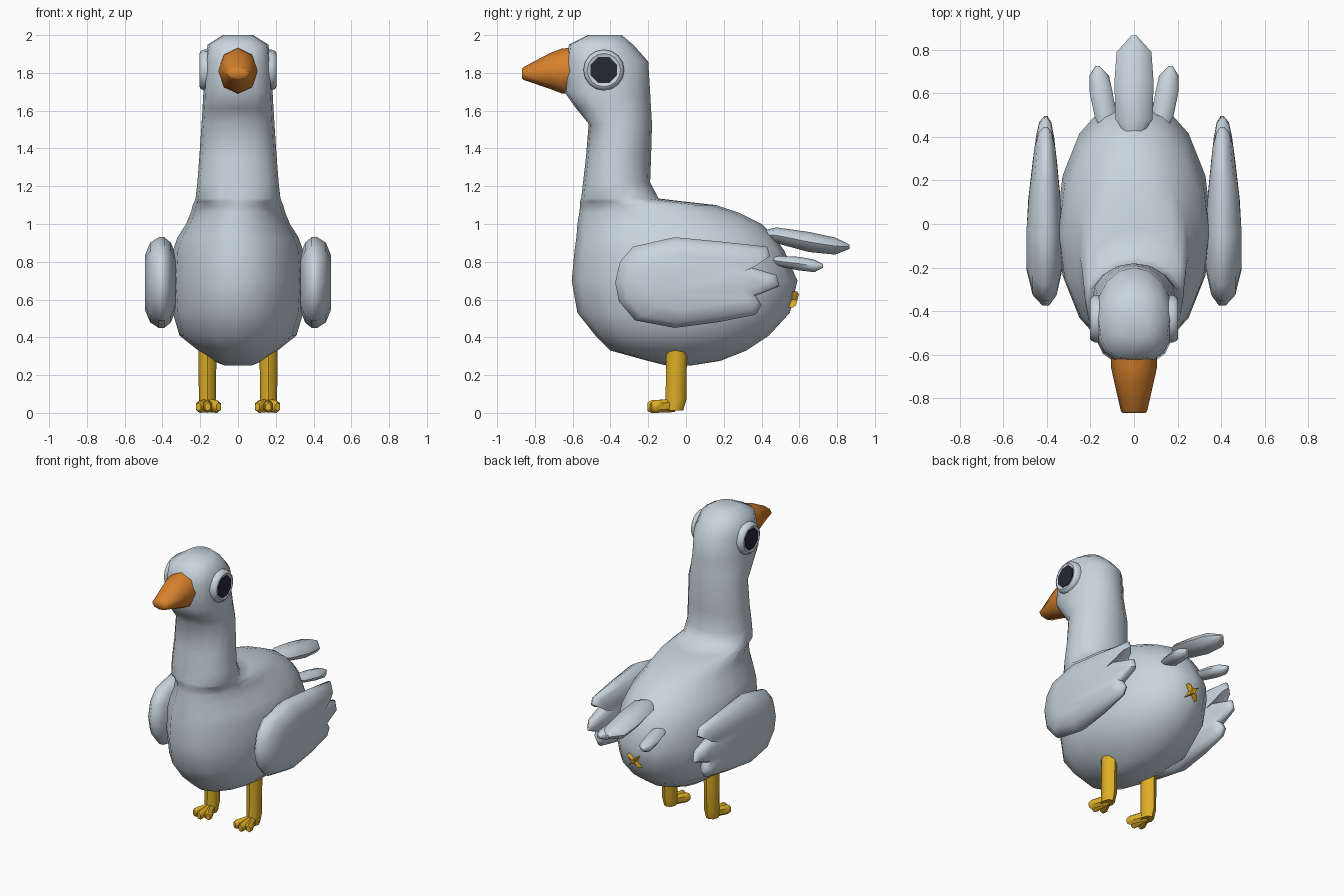
import bpy, bmesh, math
from mathutils import Vector

if "Cube" in bpy.data.objects:
    bpy.data.objects.remove(bpy.data.objects["Cube"])


def mat(name, r, g, b):
    m = bpy.data.materials.new(name)
    m.diffuse_color = (r, g, b, 1)
    m.use_nodes = True
    m.node_tree.nodes["Principled BSDF"].inputs["Base Color"].default_value = m.diffuse_color
    return m


GREY = mat("feather_grey", .58, .66, .73)
YELLOW = mat("leg_yellow", .74, .43, .02)
ORANGE = mat("beak_orange", .68, .22, .026)
DARK = mat("eye_dark", .02, .02, .035)


def loft(name, rings, material, angle=50):
    """Skin a list of equal-length point loops and close both ends."""
    bm = bmesh.new()
    loops = [[bm.verts.new(p) for p in ring] for ring in rings]
    n = len(loops[0])
    for a, b in zip(loops, loops[1:]):
        for i in range(n):
            j = (i + 1) % n
            bm.faces.new((a[i], a[j], b[j], b[i]))
    bm.faces.new(loops[0])
    bm.faces.new(loops[-1])
    bmesh.ops.recalc_face_normals(bm, faces=bm.faces)
    mesh = bpy.data.meshes.new(name)
    bm.to_mesh(mesh)
    bm.free()
    mesh.materials.append(material)
    ob = bpy.data.objects.new(name, mesh)
    bpy.context.collection.objects.link(ob)
    bpy.ops.object.select_all(action='DESELECT')
    ob.select_set(True)
    bpy.context.view_layer.objects.active = ob
    bpy.ops.object.shade_smooth_by_angle(angle=math.radians(angle))
    return ob


def oval(center, u, v, n=8, turn=0.0):
    """Loop of n points around center, spanned by half-axes u and v."""
    c, u, v = Vector(center), Vector(u), Vector(v)
    return [c + u * math.cos(a) + v * math.sin(a)
            for a in (2 * math.pi * i / n + turn for i in range(n))]


def body_ring(z, front, back, half, square):
    """Horizontal section; square > 1 fills out the front corners."""
    ring, mid, deep = [], (front + back) / 2, (back - front) / 2
    for i in range(16):
        a = 2 * math.pi * i / 16
        c, s = math.cos(a), math.sin(a)
        e = 1 / square if s < 0 else 1
        ring.append((half * math.copysign(abs(c) ** e, c),
                     mid + deep * math.copysign(abs(s) ** e, s), z))
    return ring


# Body, neck and head in one skin: height, front, back, half width, squareness
SECTIONS = [
    (.25, -.10, .02, .07, 1), (.275, -.20, .18, .13, 1), (.33, -.40, .32, .21, 1),
    (.41, -.48, .44, .31, 1), (.53, -.575, .55, .345, 1), (.70, -.605, .59, .355, 1),
    (.86, -.59, .52, .345, 1), (.93, -.58, .47, .32, 1), (1.0, -.575, .40, .275, 1),
    (1.06, -.565, .28, .25, 1), (1.10, -.56, .16, .24, 1), (1.12, -.56, -.02, .23, 1.1),
    (1.135, -.555, -.145, .225, 1.1), (1.22, -.545, -.19, .215, 1.1),
    (1.35, -.53, -.185, .205, 1.1), (1.53, -.515, -.18, .193, 1.2),
    (1.61, -.58, -.185, .188, 1.3), (1.70, -.645, -.19, .183, 1.4),
    (1.86, -.635, -.20, .175, 1.4), (1.95, -.62, -.28, .16, 1.3),
    (2.0, -.52, -.34, .08, 1.2)]
loft("body", [body_ring(*s) for s in SECTIONS], GREY, 60)

# Beak
loft("beak", [oval((0, y, z), (w, 0, 0), (0, 0, h), 8, math.pi / 8 * t)
              for y, z, w, h, t in [(-.60, 1.81, .105, .125, 0), (-.66, 1.81, .105, .118, 0),
                                    (-.72, 1.81, .092, .095, 0), (-.86, 1.797, .06, .034, 0),
                                    (-.868, 1.797, .05, .026, 0)]], ORANGE)

# Centre tail feather: y, z, half width, half height
loft("tail_feather_centre", [oval((0, y, z), (w, 0, 0), (0, 0, h))
     for y, z, w, h in [(.40, .945, .03, .02), (.48, .94, .085, .042), (.65, .905, .09, .053),
                        (.79, .883, .08, .045), (.865, .88, .012, .012)]], GREY)

# Wing outline in (y, z), going round from the leading edge past three feather tips
WING = [(-.375, .69), (-.35, .80), (-.28, .88), (-.06, .93), (.2, .905), (.43, .88),
        (.445, .83), (.345, .77), (.48, .73), (.495, .67), (.37, .62), (.40, .57),
        (.37, .52), (.17, .48), (-.06, .45), (-.27, .49), (-.355, .59)]


def wing_loop(side, scale, bulge):
    loop = []
    for y, z in WING:
        thin = 1 - .5 * max(0, y - .1) / .4          # thinner toward the tips
        loop.append((side * (.405 + bulge * thin),
                     .03 + (y - .03) * (scale + 1) / 2 if y > .3 else .03 + (y - .03) * scale,
                     .69 + (z - .69) * scale))
    return loop


for side, label in ((1, "left"), (-1, "right")):
    # Wings
    loft("wing_" + label, [wing_loop(side, s, b) for s, b in
         [(.6, -.075), (.88, -.05), (1, -.015), (1, .015), (.88, .06), (.6, .088)]], GREY, 60)

    # Side tail feathers
    loft("tail_feather_" + label, [oval((side * x, y, z), (w, 0, 0), (0, 0, h))
         for x, y, z, w, h in [(.115, .42, .815, .03, .015), (.13, .49, .803, .05, .028),
                               (.15, .60, .79, .053, .036), (.16, .68, .778, .045, .033),
                               (.168, .725, .778, .01, .01)]], GREY)

    # Eye: soft lid ring around a dark disc
    def disc(x, r):
        return oval((side * x, -.435, 1.815), (0, r, 0), (0, 0, r), 16)
    loft("eyelid_" + label, [disc(x, r) for x, r in
         [(.14, .108), (.18, .108), (.197, .1), (.203, .088), (.198, .076)]], GREY)
    loft("eye_" + label, [oval((side * x, -.435, 1.815), (0, .075, 0), (0, 0, .075), 8, math.pi / 8)
         for x in (.196, .203)], DARK, 30)

    # Leg with a bent heel
    loft("leg_" + label, [oval((side * .162, y, z), (w, 0, 0), (0, d, 0))
         for y, z, w, d in [(-.05, .36, .048, .055), (-.05, .33, .048, .055),
                            (-.053, .07, .045, .055), (-.065, .012, .04, .05)]], YELLOW)

    # Three spread toes
    for i, (dx, tip) in enumerate(((-.058, -.185), (0, -.205), (.05, -.185))):
        a, b = Vector((side * .16, -.06, .04)), Vector((side * (.16 + dx), tip, .032))
        across = (b - a).cross(Vector((0, 0, 1))).normalized()
        loft(f"toe_{label}_{i + 1}",
             [oval(a.lerp(b, t), across * w, (0, 0, h), 6, math.pi / 6) for t, w, h in
              [(0, .028, .036), (.55, .024, .034), (.85, .026, .034), (1, .016, .022)]], YELLOW)


# Small four-armed star under the tail, lying against the body
def star(y, scale):
    loop = []
    for i in range(8):
        a, r = math.pi / 4 * i, (.018 if i % 2 == 0 else .06) * scale
        x, z = r * math.cos(a), r * math.sin(a)
        loop.append((x, y + z * .25, .6 + z))
    return loop


loft("rear_star", [star(.54, 1), star(.578, 1), star(.59, .7)], YELLOW, 40)
